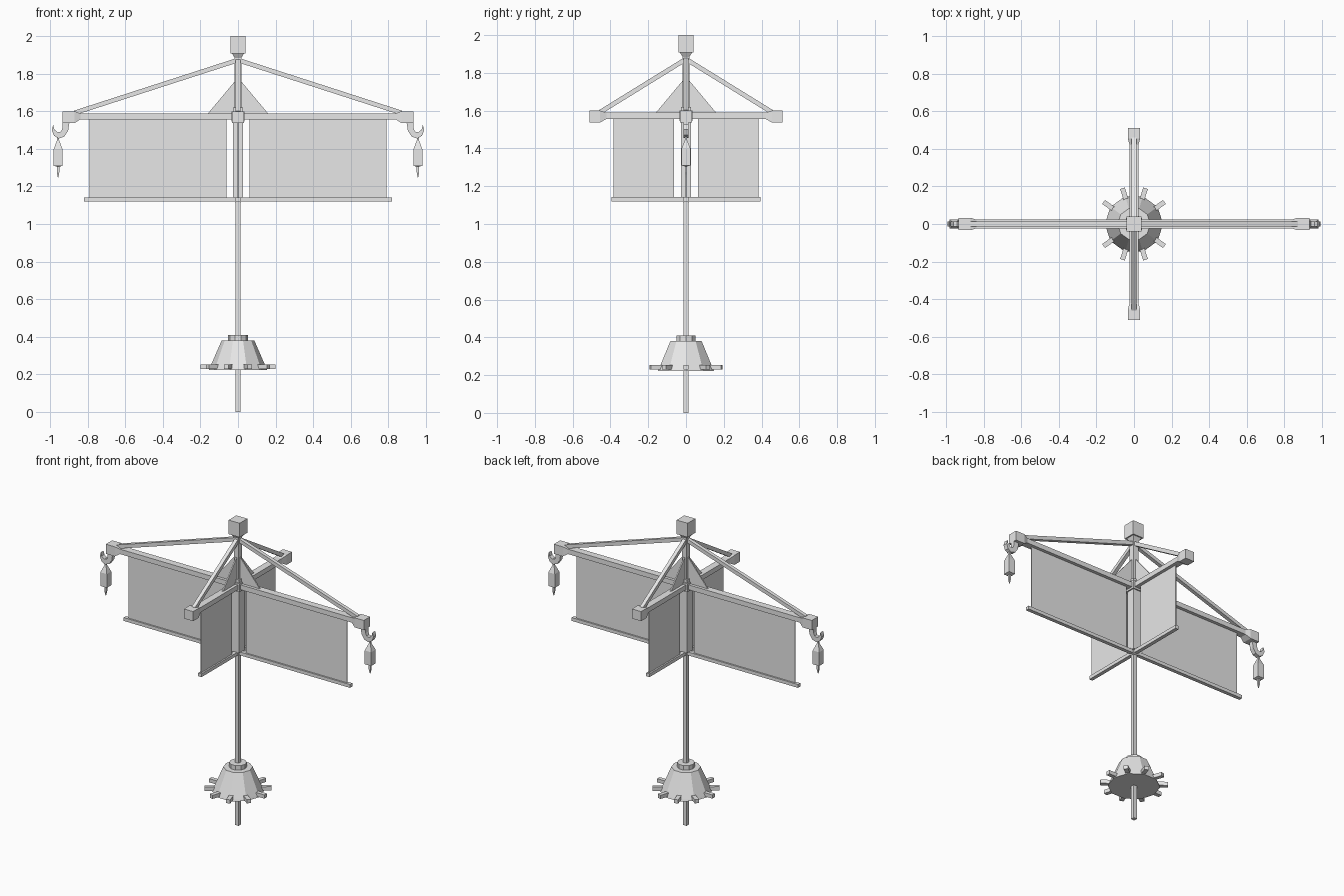
import bpy, bmesh, math
from mathutils import Matrix, Vector

cube = bpy.data.objects.get("Cube")
if cube:
    bpy.data.objects.remove(cube, do_unlink=True)

grey = bpy.data.materials.new("light_grey")
grey.use_nodes = True
grey.diffuse_color = (0.8, 0.8, 0.8, 1)
grey.node_tree.nodes["Principled BSDF"].inputs["Base Color"].default_value = (0.8, 0.8, 0.8, 1)


def finish(name, bm, turn=0):
    """Turn the part about the mast and add it to the scene."""
    bm.transform(Matrix.Rotation(math.radians(turn), 4, "Z"))
    bmesh.ops.recalc_face_normals(bm, faces=bm.faces)
    mesh = bpy.data.meshes.new(name)
    bm.to_mesh(mesh)
    bm.free()
    mesh.materials.append(grey)
    obj = bpy.data.objects.new(name, mesh)
    bpy.context.collection.objects.link(obj)
    return obj


def box(name, x0, x1, half_y, z0, z1, turn=0):
    bm = bmesh.new()
    bmesh.ops.create_cube(bm, size=1)
    bm.transform(Matrix.Translation(((x0 + x1) / 2, 0, (z0 + z1) / 2))
                 @ Matrix.Diagonal((x1 - x0, 2 * half_y, z1 - z0, 1)))
    finish(name, bm, turn)


def post(name, half, z0, z1):
    box(name, -half, half, half, z0, z1)


def plate(name, outline, half_y, turn=0):
    """Extrude an x-z outline through y."""
    bm = bmesh.new()
    face = bm.faces.new([bm.verts.new((x, -half_y, z)) for x, z in outline])
    new = bmesh.ops.extrude_face_region(bm, geom=[face])["geom"]
    bmesh.ops.translate(bm, vec=(0, 2 * half_y, 0),
                        verts=[v for v in new if isinstance(v, bmesh.types.BMVert)])
    finish(name, bm, turn)


def loft(name, sections, sides, x=0, turn=0, spin=0):
    """Stack polygon rings given as (radius, z)."""
    bm = bmesh.new()
    rings = []
    for r, z in sections:
        angles = [math.tau * i / sides + spin for i in range(sides)]
        rings.append([bm.verts.new((x + r * math.cos(a), r * math.sin(a), z)) for a in angles])
    for low, high in zip(rings, rings[1:]):
        for i in range(sides):
            j = (i + 1) % sides
            bm.faces.new((low[i], low[j], high[j], high[i]))
    bm.faces.new(rings[0])
    bm.faces.new(rings[-1])
    finish(name, bm, turn)


def strut(name, start, end, half, turn):
    """Square bar between two points."""
    a, b = Vector(start), Vector(end)
    bm = bmesh.new()
    bmesh.ops.create_cube(bm, size=1)
    bm.transform(Matrix.Translation((a + b) / 2)
                 @ (b - a).to_track_quat("X", "Z").to_matrix().to_4x4()
                 @ Matrix.Diagonal(((b - a).length, 2 * half, 2 * half, 1)))
    finish(name, bm, turn)


def beam_end(name, x0, x1, x2, turn):
    """Block that flares out from the beam."""
    bm = bmesh.new()
    rings = []
    for x, hy, z0, z1 in ((x0, 0.023, 1.557, 1.589), (x1, 0.033, 1.537, 1.6), (x2, 0.033, 1.537, 1.6)):
        rings.append([bm.verts.new((x, y, z)) for y, z in ((-hy, z0), (hy, z0), (hy, z1), (-hy, z1))])
    for a, b in zip(rings, rings[1:]):
        for i in range(4):
            bm.faces.new((a[i], a[(i + 1) % 4], b[(i + 1) % 4], b[i]))
    bm.faces.new(rings[0])
    bm.faces.new(rings[-1])
    finish(name, bm, turn)


SQ = math.pi / 4
DIAG = math.sqrt(2)

# Mast, hub and finial
post("lower_mast", 0.0125, 0, 1.13)
post("middle_mast", 0.027, 1.14, 1.57)
post("upper_mast", 0.018, 1.56, 1.885)
post("hub", 0.035, 1.545, 1.6)
post("hub_collar", 0.027, 1.6, 1.62)
post("lower_joint", 0.016, 1.112, 1.145)
loft("finial_neck", [(0.015 * DIAG, 1.88), (0.033 * DIAG, 1.91)], 4, spin=SQ)
post("finial_block", 0.04, 1.908, 2.0)

# Four arms: turn, block start, flare end, block end, panel span, lower bar end
arms = {
    "left": (0, 0.84, 0.87, 0.935, 0.06, 0.792, 0.82),
    "back": (90, 0.42, 0.455, 0.512, 0.063, 0.385, 0.395),
    "right": (180, 0.84, 0.87, 0.935, 0.06, 0.792, 0.82),
    "front": (270, 0.42, 0.455, 0.512, 0.063, 0.385, 0.395),
}
for side, (turn, flare, block, end, inner, outer, bar) in arms.items():
    box(side + "_beam", 0.02, flare + 0.01, 0.023, 1.557, 1.589, turn)
    beam_end(side + "_beam_end", flare, block, end, turn)
    strut(side + "_strut", (0, 0, 1.873), (block, 0, 1.592), 0.012, turn)
    box(side + "_panel", inner, outer, 0.002, 1.135, 1.56, turn)
    box(side + "_lower_bar", 0, bar, 0.012, 1.12, 1.142, turn)
    plate(side + "_gusset", [(0, 1.585), (0.163, 1.585), (0.01, 1.768), (0, 1.768)], 0.004, turn)

# Hooks and hanging lanterns on the long arms
hook = [(0.898, 1.54), (0.905, 1.495), (0.925, 1.465), (0.955, 1.455), (0.98, 1.47), (0.992, 1.5),
        (0.984, 1.527), (0.978, 1.503), (0.96, 1.488), (0.942, 1.492), (0.935, 1.51), (0.935, 1.54)]
lantern = [(0.008, 1.465), (0.008, 1.445), (0.033, 1.4), (0.033, 1.31), (0.009, 1.305),
           (0.009, 1.275), (0.002, 1.247)]
for side, turn in (("left", 0), ("right", 180)):
    plate(side + "_hook", hook, 0.014, turn)
    loft(side + "_lantern", lantern, 4, x=0.958, turn=turn, spin=SQ)

# Bell-shaped base with collar and pegs
loft("base_bell", [(0.155, 0.222), (0.15, 0.235), (0.087, 0.38)], 10)
loft("base_collar", [(0.052, 0.375), (0.052, 0.41)], 10)
for i in range(10):
    box("base_peg", 0.13, 0.2, 0.013, 0.229, 0.253, 36 * i)
